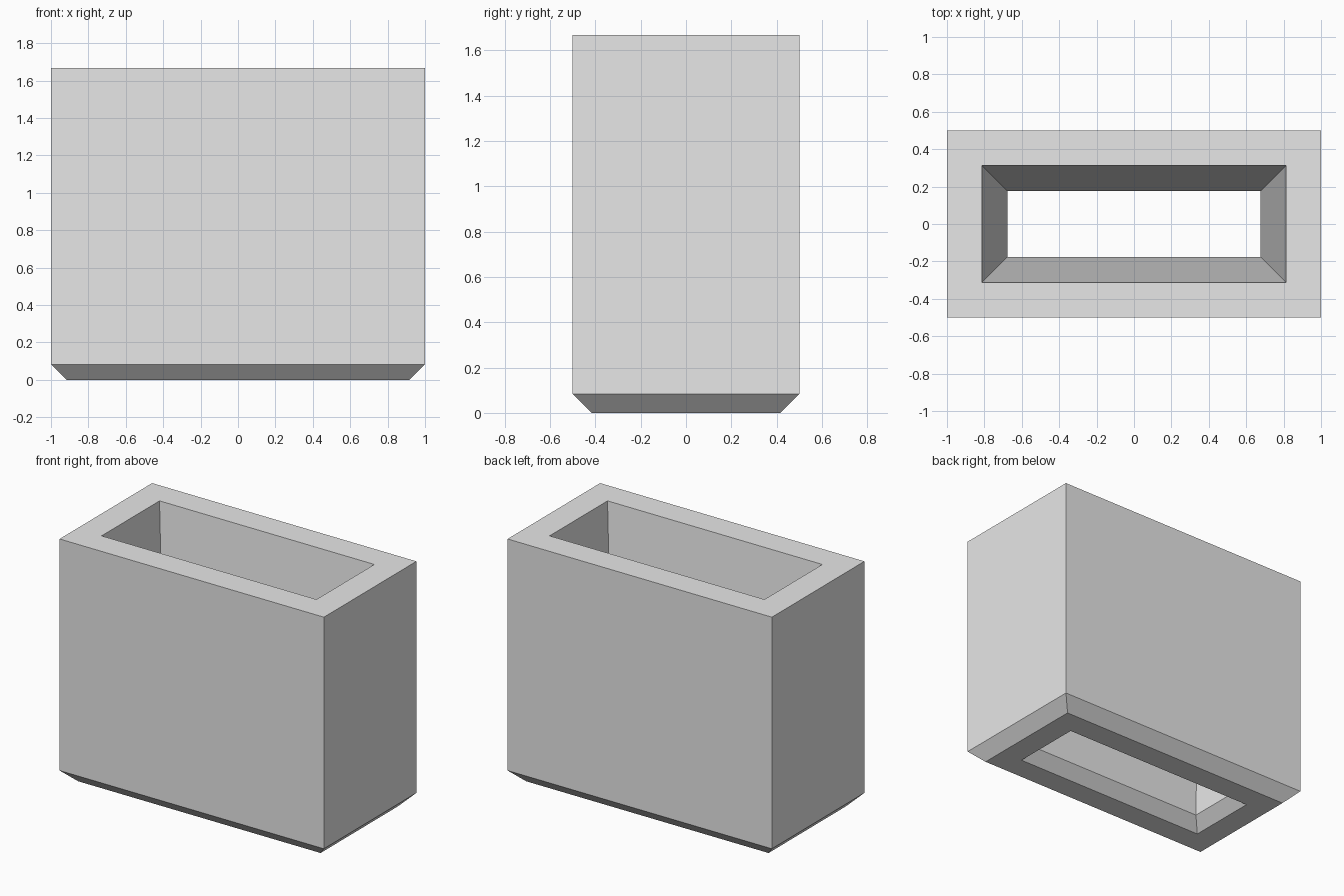
import bpy
import bmesh

cube = bpy.data.objects.get("Cube")
if cube:
    bpy.data.objects.remove(cube, do_unlink=True)

# Plain grey material
grey = bpy.data.materials.new("plain_grey")
grey.use_nodes = True
colour = (0.8, 0.8, 0.8, 1)
grey.diffuse_color = colour
grey.node_tree.nodes["Principled BSDF"].inputs["Base Color"].default_value = colour

LENGTH, DEPTH, HEIGHT = 2.0, 1.0, 1.667
CHAMFER = 0.083

# Wall section as (inset from outer side, height), running round the wall once
section = [
    (CHAMFER, 0),          # outer foot
    (0, CHAMFER),          # top of outer chamfer
    (0, HEIGHT),           # outer rim
    (0.187, HEIGHT),       # inner rim
    (0.323, CHAMFER),      # narrowest point of the tapered inside
    (0.25, 0),             # flared bottom opening
]


def ring(bm, inset, z):
    x, y = LENGTH / 2 - inset, DEPTH / 2 - inset
    return [bm.verts.new((sx * x, sy * y, z))
            for sx, sy in ((-1, -1), (1, -1), (1, 1), (-1, 1))]


# Hollow rectangular sleeve, open at both ends
bm = bmesh.new()
rings = [ring(bm, inset, z) for inset, z in section]
for i, low in enumerate(rings):
    high = rings[(i + 1) % len(rings)]
    for j in range(4):
        k = (j + 1) % 4
        bm.faces.new((low[j], low[k], high[k], high[j]))
bmesh.ops.recalc_face_normals(bm, faces=bm.faces)
mesh = bpy.data.meshes.new("hollow_sleeve")
bm.to_mesh(mesh)
bm.free()
mesh.materials.append(grey)
sleeve = bpy.data.objects.new("hollow_sleeve", mesh)
bpy.context.collection.objects.link(sleeve)
